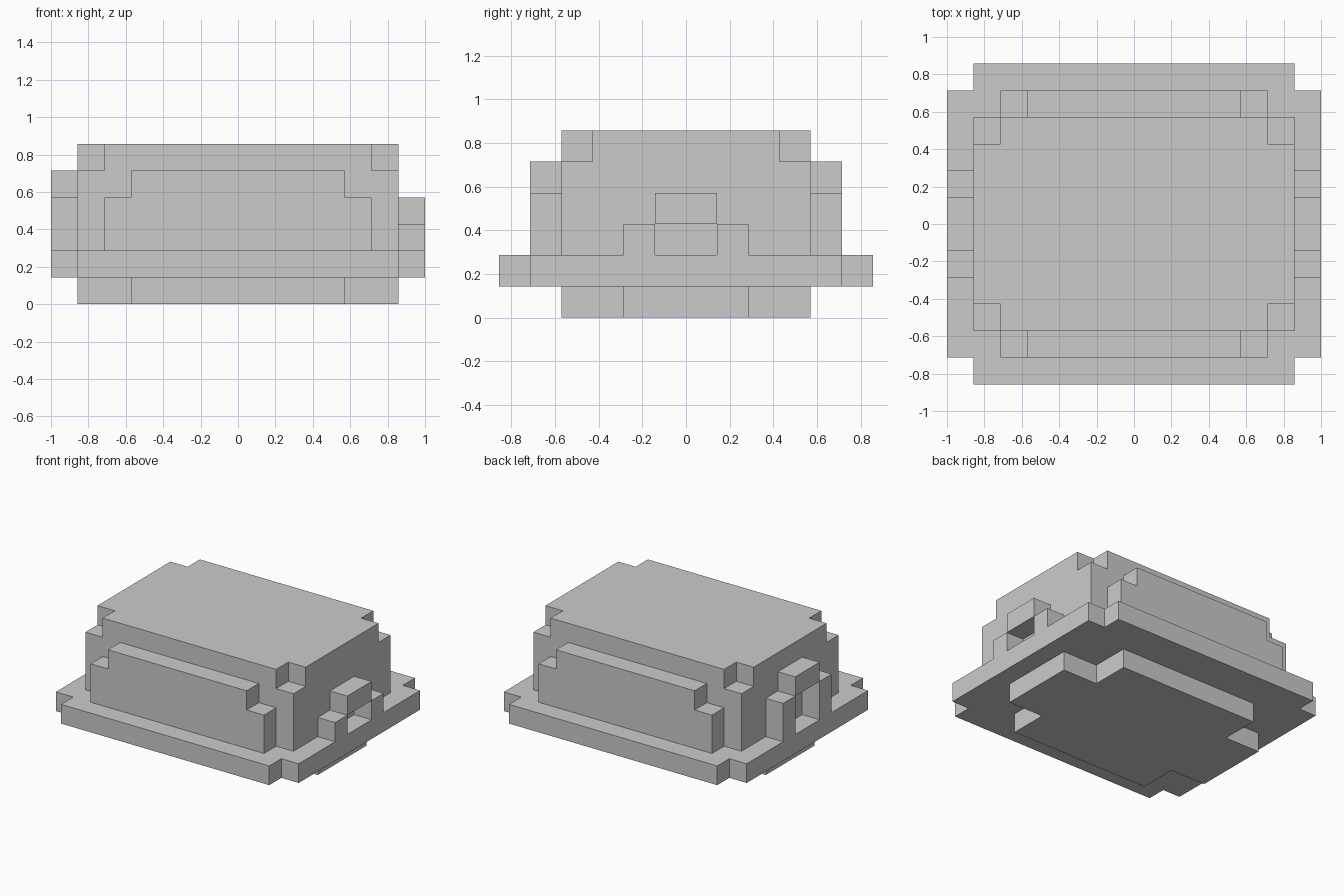
import bpy, bmesh
from mathutils import Vector

if "Cube" in bpy.data.objects:
    bpy.data.objects.remove(bpy.data.objects["Cube"])

U = 1 / 7  # one block of the model


def prism(name, pts, start, end, axis):
    """Extrude a flat outline (in blocks) along the z, y or x axis."""
    place = {'Z': lambda a, b, d: (a, b, d),
             'Y': lambda a, b, d: (a, d, b),
             'X': lambda a, b, d: (d, a, b)}[axis]
    along = Vector(place(0, 0, end - start)) * U
    bm = bmesh.new()
    face = bm.faces.new([bm.verts.new(Vector(place(a, b, start)) * U) for a, b in pts])
    ext = bmesh.ops.extrude_face_region(bm, geom=[face], use_keep_orig=True)
    verts = [g for g in ext['geom'] if isinstance(g, bmesh.types.BMVert)]
    bmesh.ops.translate(bm, verts=verts, vec=along)
    bmesh.ops.recalc_face_normals(bm, faces=bm.faces)
    mesh = bpy.data.meshes.new(name)
    bm.to_mesh(mesh)
    bm.free()
    ob = bpy.data.objects.new(name, mesh)
    bpy.context.collection.objects.link(ob)
    return ob


def rect(a0, a1, b0, b1):
    return [(a0, b0), (a1, b0), (a1, b1), (a0, b1)]


def notched(a, b, n):
    """Rectangle of half size a x b with a square of size n cut from each corner."""
    c, d = a - n, b - n
    return [(a, -d), (a, d), (c, d), (c, b), (-c, b), (-c, d),
            (-a, d), (-a, -d), (-c, -d), (-c, -b), (c, -b), (c, -d)]


# Foot, wide base plate and main body
prism("foot", notched(6, 4, 2), 0, 1, 'Z')
prism("base_plate", notched(7, 6, 1), 1, 2, 'Z')
prism("body", rect(-6, 6, -4, 4), 2, 5, 'Z')
prism("body_top", notched(6, 4, 1), 5, 6, 'Z')

# Stepped panels on front and back
panel = [(-5, 2), (5, 2), (5, 4), (4, 4), (4, 5), (-4, 5), (-4, 4), (-5, 4)]
prism("front_panel", panel, -5, -4, 'Y')
prism("back_panel", panel, 4, 5, 'Y')

# Side handles: two posts and a bar; the left one is taller
for side, x, top in (("right", 6, 3), ("left", -7, 4)):
    prism(side + "_handle_front_post", rect(-2, -1, 2, top), x, x + 1, 'X')
    prism(side + "_handle_back_post", rect(1, 2, 2, top), x, x + 1, 'X')
    prism(side + "_handle_bar", rect(-1, 1, top, top + 1), x, x + 1, 'X')
